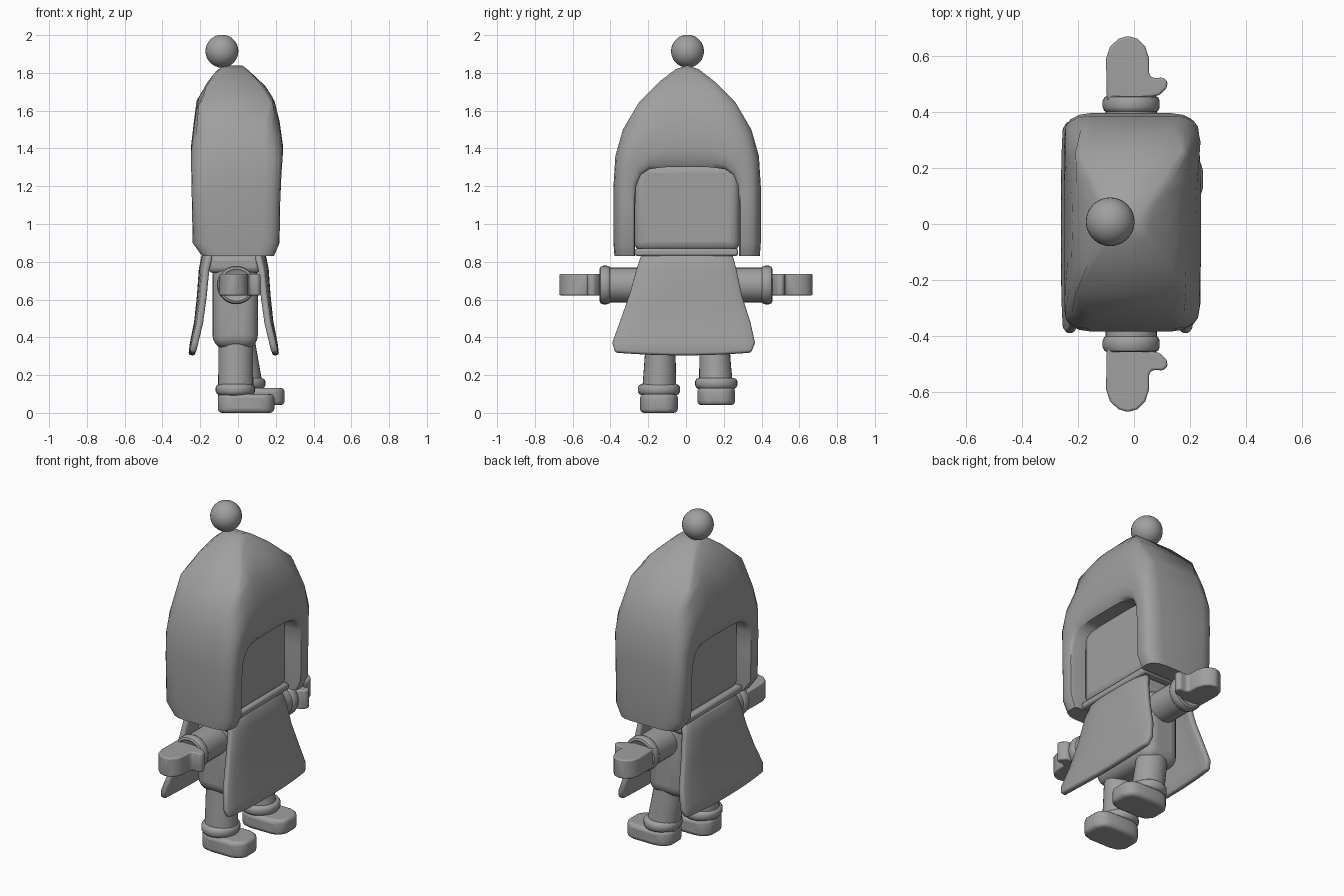
import bpy, bmesh, math
from mathutils import Vector, Matrix

if "Cube" in bpy.data.objects:
    bpy.data.objects.remove(bpy.data.objects["Cube"])

grey = bpy.data.materials.new("grey")
grey.diffuse_color = (0.35, 0.35, 0.35, 1)
grey.use_nodes = True
grey.node_tree.nodes["Principled BSDF"].inputs["Base Color"].default_value = grey.diffuse_color


def finish(name, bm, angle=40, bevel=0, segs=3, subsurf=0):
    bmesh.ops.recalc_face_normals(bm, faces=bm.faces)
    me = bpy.data.meshes.new(name)
    bm.to_mesh(me)
    bm.free()
    me.materials.append(grey)
    ob = bpy.data.objects.new(name, me)
    bpy.context.collection.objects.link(ob)
    if bevel:
        m = ob.modifiers.new("bevel", 'BEVEL')
        m.width, m.segments = bevel, segs
        m.limit_method = 'ANGLE'
    if subsurf:
        m = ob.modifiers.new("smooth", 'SUBSURF')
        m.levels = m.render_levels = subsurf
    bpy.ops.object.select_all(action='DESELECT')
    ob.select_set(True)
    bpy.context.view_layer.objects.active = ob
    bpy.ops.object.shade_smooth_by_angle(angle=math.radians(angle))
    return ob


def box(name, lo, hi, bevel, segs=3):
    bm = bmesh.new()
    lo, hi = Vector(lo), Vector(hi)
    bmesh.ops.create_cube(bm, size=1, matrix=Matrix.Translation((lo + hi) / 2)
                          @ Matrix.Diagonal((*(hi - lo), 1)))
    return finish(name, bm, 50, bevel, segs)


def loft(name, rings, closed=False, **kw):
    bm = bmesh.new()
    vr = [[bm.verts.new(p) for p in r] for r in rings]
    n = len(vr[0])
    for a, b in zip(vr, vr[1:]):
        for i in range(n):
            j = (i + 1) % n
            bm.faces.new((a[i], a[j], b[j], b[i]))
    bm.faces.new(vr[0])
    bm.faces.new(vr[-1])
    return finish(name, bm, **kw)


def tube(name, stations, axis='Z', n=28):
    """stations: (centre, radius a, radius b), ellipses lofted across an axis"""
    rings = []
    for c, ra, rb in stations:
        ring = []
        for i in range(n):
            t = 2 * math.pi * i / n
            u, v = ra * math.cos(t), rb * math.sin(t)
            ring.append(Vector(c) + Vector((u, v, 0) if axis == 'Z' else (u, 0, v)))
        rings.append(ring)
    return loft(name, rings)


def interp(table, z):
    for (z0, v0), (z1, v1) in zip(table, table[1:]):
        if z <= z1:
            return v0 + (v1 - v0) * max(0, (z - z0) / (z1 - z0))
    return table[-1][1]


# hood: an arch whose thickness along x follows the height
front = [(0.83, 0.19), (0.9, 0.22), (1.2, 0.225), (1.4, 0.24), (1.58, 0.215),
         (1.7, 0.18), (1.78, 0.1), (1.85, 0.04)]
back = [(0.83, -0.19), (0.9, -0.24), (1.4, -0.25), (1.66, -0.22),
        (1.8, -0.14), (1.85, -0.09)]
outer = [(0.385, 0.83), (0.39, 0.9), (0.39, 1.2), (0.38, 1.36), (0.34, 1.5),
         (0.255, 1.645), (0.145, 1.755), (0.06, 1.82), (0, 1.84)]
inner = [(0.275, 0.83), (0.275, 0.9), (0.275, 1.1), (0.27, 1.2), (0.245, 1.26),
         (0.2, 1.29), (0.13, 1.3), (0.06, 1.302), (0, 1.302)]
pairs = [(o, i, 1) for o, i in zip(outer, inner)]
pairs += [(o, i, -1) for o, i, s in reversed(pairs[:-1])]
section = [(0, 0.02), (0.06, 0.004), (0.2, 0), (0.45, 0), (0.65, 0.004),
           (0.82, 0.02), (0.95, 0.05), (1, 0.09)]
rings = []
for o, i, s in pairs:
    right, left = [], []
    for t, inset in section:
        y = 0.006 + s * (i[0] + (o[0] - i[0]) * t)
        z = i[1] + (o[1] - i[1]) * t
        inset *= 1 if z < 1.6 else 0.3
        right.append((interp(front, z) - inset, y, z))
        left.append((interp(back, z) + inset, y, z))
    rings.append(right + left[::-1])
loft("hood", rings, angle=50)

# pompom on the hood
bm = bmesh.new()
bmesh.ops.create_uvsphere(bm, u_segments=32, v_segments=18, radius=0.087,
                          matrix=Matrix.Translation((-0.085, 0.008, 1.915)))
finish("pompom", bm)

# head and collar
box("head", (-0.17, -0.275, 0.855), (0.14, 0.285, 1.32), 0.05, 4)
box("collar", (-0.19, -0.27, 0.83), (0.15, 0.275, 0.87), 0.012, 2)
box("shoulders", (-0.16, -0.23, 0.74), (0.12, 0.24, 0.835), 0.03)

# tunic panels: flared sheets at front and back
rows = [(0.835, -0.235, 0.245, 0.0), (0.76, -0.26, 0.265, 0.015),
        (0.62, -0.30, 0.295, 0.025), (0.48, -0.35, 0.34, 0.04),
        (0.37, -0.39, 0.365, 0.062), (0.32, -0.375, 0.345, 0.07)]
for name, s, x0 in (("tunic_front", 1, 0.13), ("tunic_back", -1, -0.175)):
    bm = bmesh.new()
    grid = []
    n = 12
    for k, (z, a, b, out) in enumerate(rows):
        row = []
        for i in range(n + 1):
            t = i / n
            e = abs(2 * t - 1)
            drop = 0.02 * (1 - e * e) + 0.02 * t * (t - 1) if k == 5 else 0
            x = x0 + s * (out - 0.03 * e ** 4 * (1 - k / 6))
            row.append(bm.verts.new((x, a + (b - a) * t, z - drop)))
        grid.append(row)
    for r0, r1 in zip(grid, grid[1:]):
        for i in range(n):
            bm.faces.new((r0[i], r0[i + 1], r1[i + 1], r1[i]))
    ob = finish(name, bm)
    m = ob.modifiers.new("thickness", 'SOLIDIFY')
    m.thickness, m.offset = 0.035, 0
    m = ob.modifiers.new("soft_edge", 'BEVEL')
    m.width, m.segments, m.limit_method = 0.012, 2, 'ANGLE'
    m.angle_limit = math.radians(50)

# torso
box("torso", (-0.135, -0.23, 0.34), (0.105, 0.24, 0.8), 0.07, 5)

# arms, cuffs and mittens on both sides
for side, s in (("right", -1), ("left", 1)):
    c = lambda y: (-0.01, s * y, 0.677)
    tube(side + "_arm", [(c(0.15), 0.092, 0.092), (c(0.42), 0.092, 0.092)], 'Y')
    tube(side + "_cuff", [(c(y), r, r) for y, r in (
        (0.4, 0.088), (0.405, 0.097), (0.418, 0.102), (0.44, 0.102),
        (0.453, 0.096), (0.458, 0.085), (0.448, 0.07))], 'Y')
    # mitten outline with thumb, seen from above
    outline = [(-0.097, 0.44), (-0.1, 0.59), (-0.085, 0.635), (-0.055, 0.662),
               (-0.022, 0.672), (0.012, 0.662), (0.04, 0.635), (0.054, 0.59),
               (0.054, 0.535), (0.066, 0.522), (0.105, 0.523), (0.12, 0.508),
               (0.117, 0.485), (0.09, 0.46), (0.05, 0.453), (0.04, 0.44)]
    loft(side + "_mitten", [[(x, s * y, z) for x, y in outline]
                            for z in (0.622, 0.735)], bevel=0.026, angle=50)

# legs, ankle cuffs and shoes; the left one steps forward
for side, y, dx, dz in (("right", -0.143, 0, 0), ("left", 0.16, 0.055, 0.033)):
    hip = y * 0.93
    tube(side + "_leg", [((-0.012 + dx, y, 0.08 + dz), 0.094, 0.092),
                         ((-0.012 + dx * 0.6, (y + hip) / 2, 0.25), 0.092, 0.084),
                         ((-0.012, hip, 0.45), 0.09, 0.075)])
    tube(side + "_ankle_cuff", [((-0.014 + dx, y, z + dz), r, r + 0.008)
                                for z, r in ((0.093, 0.085), (0.1, 0.097),
                                             (0.113, 0.104), (0.135, 0.104),
                                             (0.147, 0.097), (0.152, 0.085))])
    shoe = [(-0.107, 0.045), (-0.075, 0.088), (-0.02, 0.1), (0.12, 0.1),
            (0.165, 0.085), (0.192, 0.045)]
    pts = [(x, w) for x, w in shoe] + [(x, -w) for x, w in reversed(shoe)]
    loft(side + "_shoe", [[(x + dx, y + w, z + dz) for x, w in pts]
                          for z in (0.0 if dz == 0 else 0.008, 0.1)],
         bevel=0.022, angle=50)
